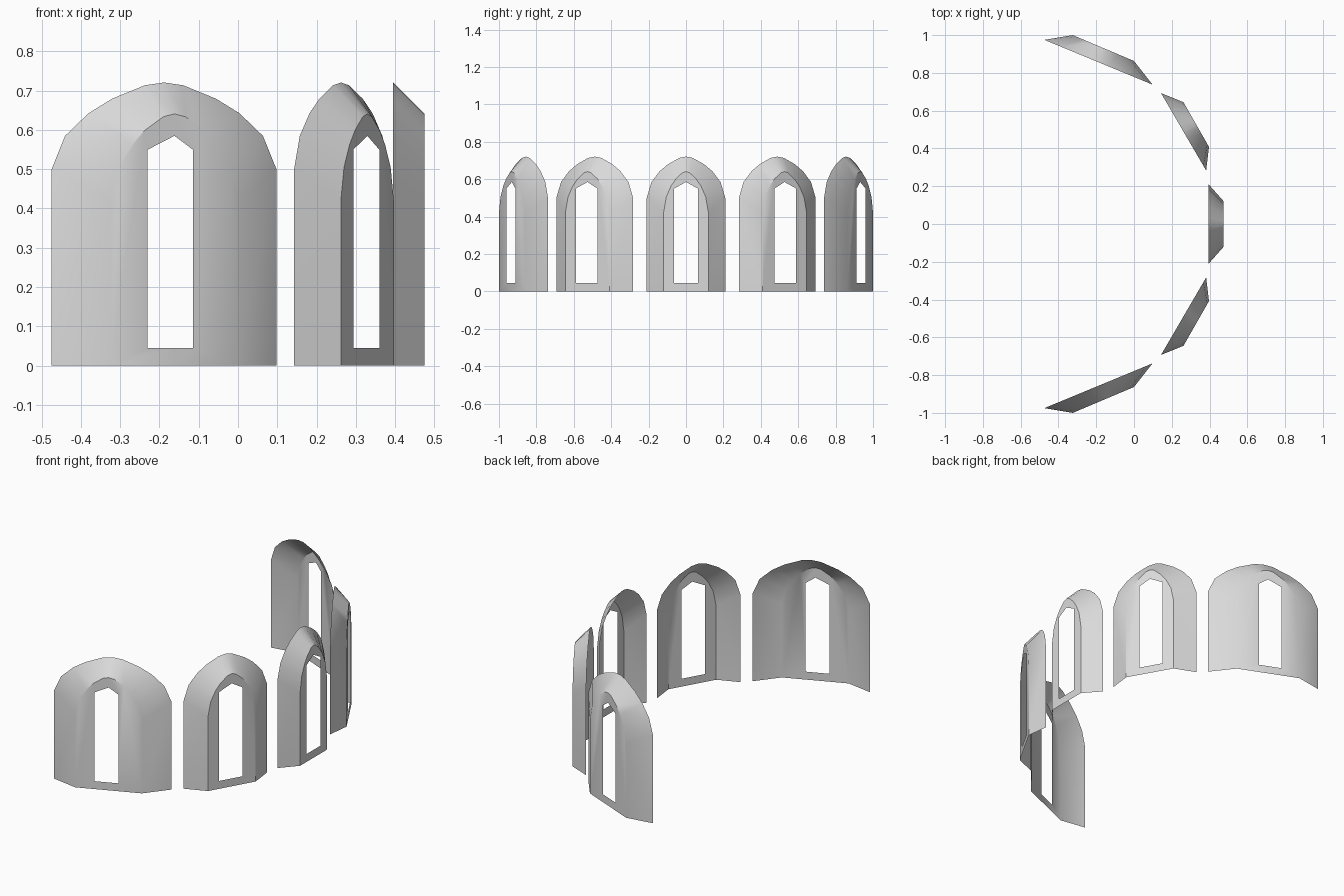
import bpy
import bmesh
import math
from mathutils import Vector

cube = bpy.data.objects.get("Cube")
if cube:
    bpy.data.objects.remove(cube)

stone = bpy.data.materials.new("light_grey_stone")
stone.use_nodes = True
stone.diffuse_color = (0.7, 0.7, 0.7, 1)
stone.node_tree.nodes["Principled BSDF"].inputs["Base Color"].default_value = (0.7, 0.7, 0.7, 1)

# Half of the pointed arch: (fraction of half width, height above the spring line)
ARCH = [(1, 0), (0.88, 0.085), (0.67, 0.143), (0.46, 0.18), (0.17, 0.214), (0, 0.221)]


def arch_ring(bm, start, end, spring):
    """Open arch outline, from the start foot over the apex to the end foot."""
    side = [(1, -spring)] + ARCH
    outline = [(-t, h) for t, h in side] + [(t, h) for t, h in side[-2::-1]]
    a, b = Vector(start), Vector(end)
    verts = []
    for t, h in outline:
        p = a.lerp(b, (t + 1) / 2)
        verts.append(bm.verts.new((p.x, p.y, spring + h)))
    return verts


def window_bay(name, inner, outer, window, mirror):
    """Splayed arch narrowing outwards to a flat wall with a pointed opening."""
    def place(points):
        return [(x, y * mirror) for x, y in points]

    bm = bmesh.new()
    wide = arch_ring(bm, *place(inner), 0.5)
    ends = place(outer)
    narrow = arch_ring(bm, *ends, 0.42)

    # Splayed surround
    for i in range(len(wide) - 1):
        bm.faces.new((wide[i], wide[i + 1], narrow[i + 1], narrow[i]))

    # Wall in two halves around the opening
    a, b = Vector(ends[0]), Vector(ends[1])

    def wall_vert(t, z):
        p = a.lerp(b, (t + 1) / 2)
        return bm.verts.new((p.x, p.y, z))

    foot, sill, peak = wall_vert(0, 0), wall_vert(0, 0.045), wall_vert(0, 0.585)
    mid = len(narrow) // 2
    halves = (narrow[:mid + 1], narrow[:mid - 1:-1])
    for half, t in zip(halves, window):
        low, shoulder = wall_vert(t, 0.045), wall_vert(t, 0.55)
        wall = bm.faces.new(half + [peak, shoulder, low, sill, foot])

    # Faces point away from the middle of the ring
    bmesh.ops.recalc_face_normals(bm, faces=bm.faces)
    if wall.normal.x < 0:
        bmesh.ops.reverse_faces(bm, faces=bm.faces)

    mesh = bpy.data.meshes.new(name)
    bm.to_mesh(mesh)
    bm.free()
    mesh.materials.append(stone)
    mesh.shade_smooth()
    mesh.set_sharp_from_angle(angle=math.radians(35))
    obj = bpy.data.objects.new(name, mesh)
    bpy.context.collection.objects.link(obj)


# Middle bay, then the mirrored pairs around the half ring
window_bay("middle_window_bay", [(0.395, -0.21), (0.395, 0.21)],
           [(0.475, -0.12), (0.475, 0.12)], (-0.53, 0.53), 1)
for side, mirror in (("front", 1), ("back", -1)):
    window_bay(side + "_inner_window_bay", [(0.143, -0.693), (0.382, -0.283)],
               [(0.262, -0.645), (0.397, -0.408)], (-0.53, 0.45), mirror)
    window_bay(side + "_end_window_bay", [(-0.475, -0.975), (0.098, -0.738)],
               [(-0.324, -1.0), (0.0, -0.863)], (-0.42, 0.29), mirror)
